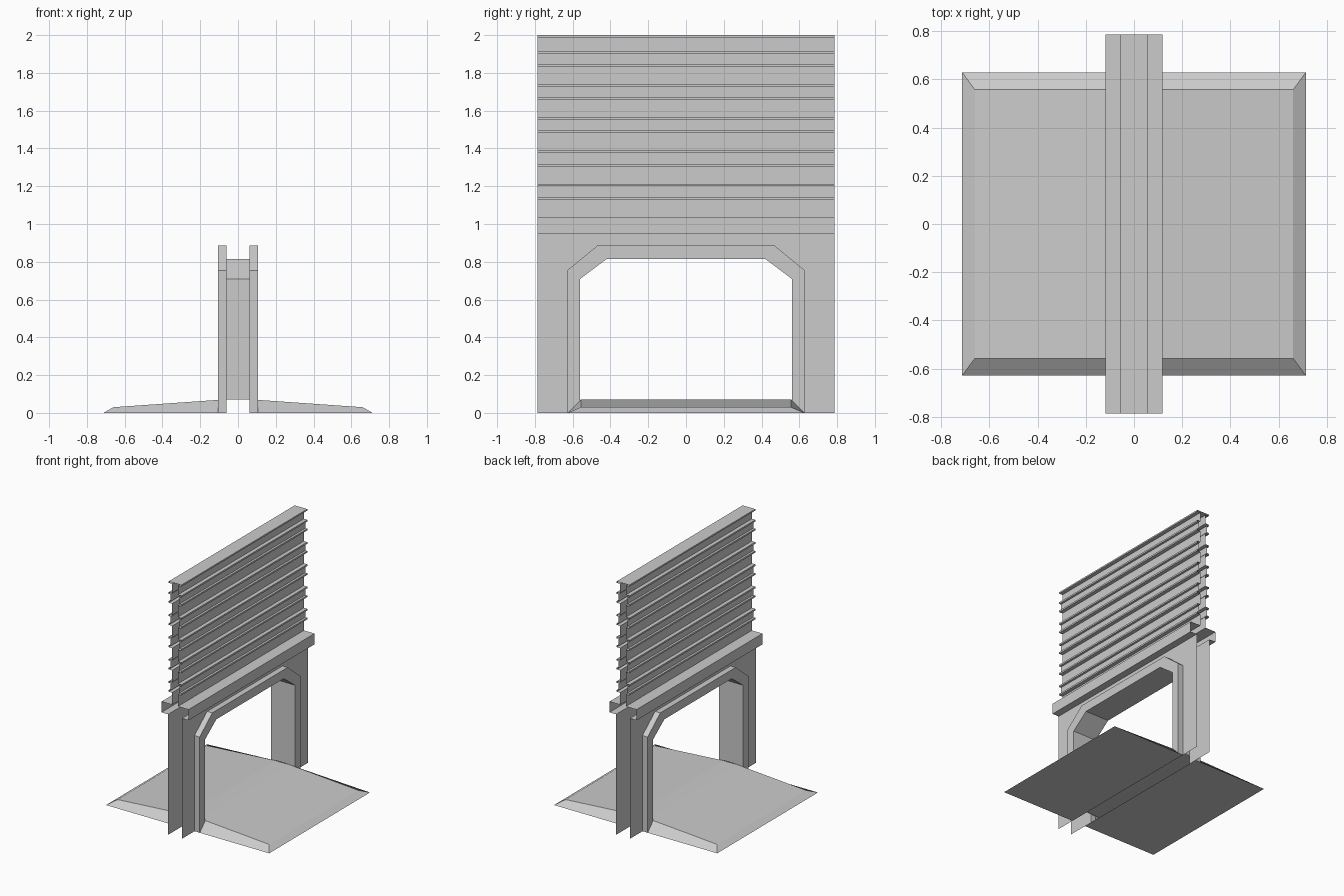
import bpy
import bmesh

if "Cube" in bpy.data.objects:
    bpy.data.objects.remove(bpy.data.objects["Cube"], do_unlink=True)

grey = bpy.data.materials.new("plain grey")
grey.use_nodes = True
grey.diffuse_color = (0.6, 0.6, 0.6, 1)
grey.node_tree.nodes["Principled BSDF"].inputs["Base Color"].default_value = (0.6, 0.6, 0.6, 1)

HALF = 0.785      # half length of wall and panel
WALL_X = 0.06     # half gap between the wall sheets


def make(name, bm):
    mesh = bpy.data.meshes.new(name)
    bm.to_mesh(mesh)
    bm.free()
    mesh.materials.append(grey)
    obj = bpy.data.objects.new(name, mesh)
    bpy.context.collection.objects.link(obj)
    return obj


def sweep(bm, points, place, a, b, closed=False, caps=False):
    """Sweep a 2D path from a to b; place(p, t) gives the 3D point."""
    start = [bm.verts.new(place(p, a)) for p in points]
    end = [bm.verts.new(place(p, b)) for p in points]
    n = len(points)
    for i in range(n if closed else n - 1):
        j = (i + 1) % n
        bm.faces.new((start[i], start[j], end[j], end[i]))
    if caps:
        bm.faces.new(start[::-1])
        bm.faces.new(end)


def along_x(p, t):
    return (t, p[0], p[1])


def along_y(p, t):
    return (p[0], t, p[1])


def arch(half, shoulder, top_half, top, base=0.0):
    right = [(half, base), (half, shoulder), (top_half, top)]
    return [(-y, z) for y, z in right] + right[::-1]


inner = arch(0.56, 0.71, 0.42, 0.815)
outer = arch(0.628, 0.755, 0.47, 0.885)

for side, word in ((1, "left"), (-1, "right")):
    # Thin wall sheet with the doorway cut out
    bm = bmesh.new()
    outline = [(-HALF, 0), (-HALF, 0.95), (HALF, 0.95), (HALF, 0)] + inner[::-1]
    face = bm.faces.new([bm.verts.new((side * WALL_X, y, z)) for y, z in outline])
    bmesh.ops.recalc_face_normals(bm, faces=bm.faces)
    if face.normal.x * side < 0:
        face.normal_flip()
    make(word + "_wall", bm)

    # Raised doorway trim
    bm = bmesh.new()
    sweep(bm, outer + inner[::-1], along_x, side * WALL_X, side * 0.105, True, True)
    bmesh.ops.recalc_face_normals(bm, faces=bm.faces)
    make(word + "_trim", bm)

    # Hipped ramp, open at the doorway end
    bm = bmesh.new()
    low = [bm.verts.new((side * x, y, 0)) for x, y in
           ((WALL_X, -0.628), (0.712, -0.628), (0.712, 0.628), (WALL_X, 0.628))]
    high = [bm.verts.new((side * x, y, z)) for x, y, z in
            ((WALL_X, -0.557, 0.072), (0.66, -0.557, 0.03),
             (0.66, 0.557, 0.03), (WALL_X, 0.557, 0.072))]
    bm.faces.new(low)
    bm.faces.new(high)
    for i in range(3):
        bm.faces.new((low[i], low[i + 1], high[i + 1], high[i]))
    bmesh.ops.recalc_face_normals(bm, faces=bm.faces)
    make(word + "_ramp", bm)

    # Header ledge: underside, outer face and top, open at the ends
    bm = bmesh.new()
    ledge = [(WALL_X, 0.95), (0.118, 0.95), (0.118, 1.035), (0.025, 1.035)]
    sweep(bm, [(side * x, z) for x, z in ledge], along_y,
          -side * HALF, side * HALF)
    bmesh.ops.reverse_faces(bm, faces=bm.faces)
    make(word + "_header", bm)

    # Ribbed panel skin: each rib is a shallow channel with two lips
    profile = [(0.025, 1.035)]
    for i in range(5):
        z = 1.13 + i * 0.1755
        profile += [(0.025, z), (0.055, z), (0.055, z + 0.013), (0.038, z + 0.013),
                    (0.038, z + 0.07), (0.055, z + 0.07), (0.055, z + 0.083),
                    (0.025, z + 0.083)]
    profile += [(0.025, 1.988), (0.055, 1.988), (0.055, 2.0), (0, 2.0)]
    bm = bmesh.new()
    sweep(bm, [(side * x, z) for x, z in profile], along_y,
          -side * HALF, side * HALF)
    bmesh.ops.reverse_faces(bm, faces=bm.faces)
    make(word + "_ribbed_panel", bm)

# Door jamb lining between the two walls
bm = bmesh.new()
sweep(bm, arch(0.56, 0.71, 0.42, 0.815, 0.072), along_x, -WALL_X, WALL_X)
make("door_jamb", bm)

# Flat threshold joining the ramps
bm = bmesh.new()
sweep(bm, [(-0.557, 0.072), (0.557, 0.072)], along_x, WALL_X, -WALL_X)
make("threshold", bm)
